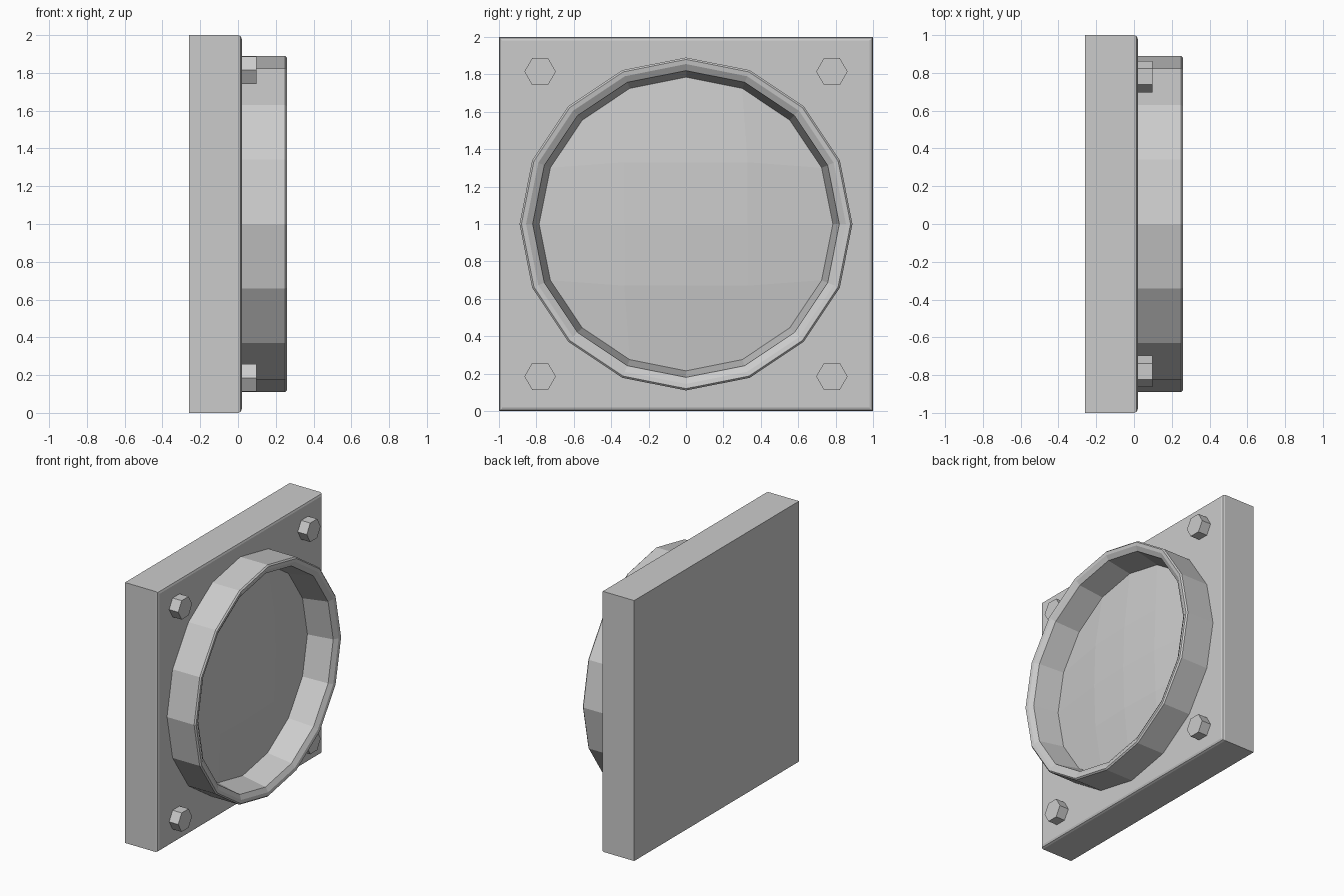
import bpy, bmesh
from math import sin, cos, pi
from mathutils import Matrix

if "Cube" in bpy.data.objects:
    bpy.data.objects.remove(bpy.data.objects["Cube"])

MID_Z = 1.0


def add_object(name, bm):
    bmesh.ops.recalc_face_normals(bm, faces=bm.faces)
    mesh = bpy.data.meshes.new(name)
    bm.to_mesh(mesh)
    bm.free()
    obj = bpy.data.objects.new(name, mesh)
    bpy.context.collection.objects.link(obj)
    return obj


# Square backing plate with rounded front edges
bm = bmesh.new()
bmesh.ops.create_cube(bm, size=1, matrix=Matrix.Translation((-0.12, 0, MID_Z))
                      @ Matrix.Diagonal((0.28, 2, 2, 1)))
front = [e for e in bm.edges if all(v.co.x > 0 for v in e.verts)]
bmesh.ops.bevel(bm, geom=front, offset=0.02, segments=2, profile=0.5,
                affect='EDGES')
add_object("backing_plate", bm)

# Sixteen-sided rim, swept from an (x, radius) profile
profile = [(0.015, 0.89), (0.25, 0.89), (0.26, 0.88), (0.256, 0.855),
           (0.235, 0.82), (0.04, 0.785)]
SIDES = 16
bm = bmesh.new()
loops = [[bm.verts.new((x, r * cos(2 * pi * k / SIDES),
                        MID_Z + r * sin(2 * pi * k / SIDES)))
          for k in range(SIDES)] for x, r in profile]
for a, b in zip(loops, loops[1:]):
    for k in range(SIDES):
        n = (k + 1) % SIDES
        bm.faces.new((a[k], a[n], b[n], b[k]))
rim = add_object("lens_rim", bm)
# Open-ended strip: make sure its normals point away from the plate
if sum(p.normal.x * p.area for p in rim.data.polygons) < 0:
    rim.data.flip_normals()

# Gently domed lens: a 4 x 4 grid rounded to the rim's inner edge
R = 0.785
bm = bmesh.new()
bmesh.ops.create_grid(bm, x_segments=4, y_segments=4, size=2)
for v in bm.verts:
    i, j = round(v.co.x), round(v.co.y)
    if max(abs(i), abs(j)) == 2:
        if abs(i) >= abs(j):
            ang = (j / i) * pi / 4 + (0 if i > 0 else pi)
        else:
            ang = pi / 2 - (i / j) * pi / 4 + (0 if j > 0 else pi)
        y, z = R * cos(ang), R * sin(ang)
    else:
        y, z = 0.33 * i, 0.33 * j
    v.co = (0.04 + 0.06 * (1 - (y * y + z * z) / R ** 2), y, MID_Z + z)
lens = add_object("lens", bm)
if sum(p.normal.x for p in lens.data.polygons) < 0:
    lens.data.flip_normals()

# Hexagonal corner bolts
for sy in (-1, 1):
    for sz in (-1, 1):
        bm = bmesh.new()
        rings = [[bm.verts.new((x, sy * 0.78 + 0.084 * cos(k * pi / 3),
                                MID_Z + sz * 0.815 + 0.084 * sin(k * pi / 3)))
                  for k in range(6)] for x in (0.015, 0.097)]
        for ring in rings:
            bm.faces.new(ring)
        for k in range(6):
            n = (k + 1) % 6
            bm.faces.new((rings[0][k], rings[0][n], rings[1][n], rings[1][k]))
        add_object("corner_bolt", bm)
